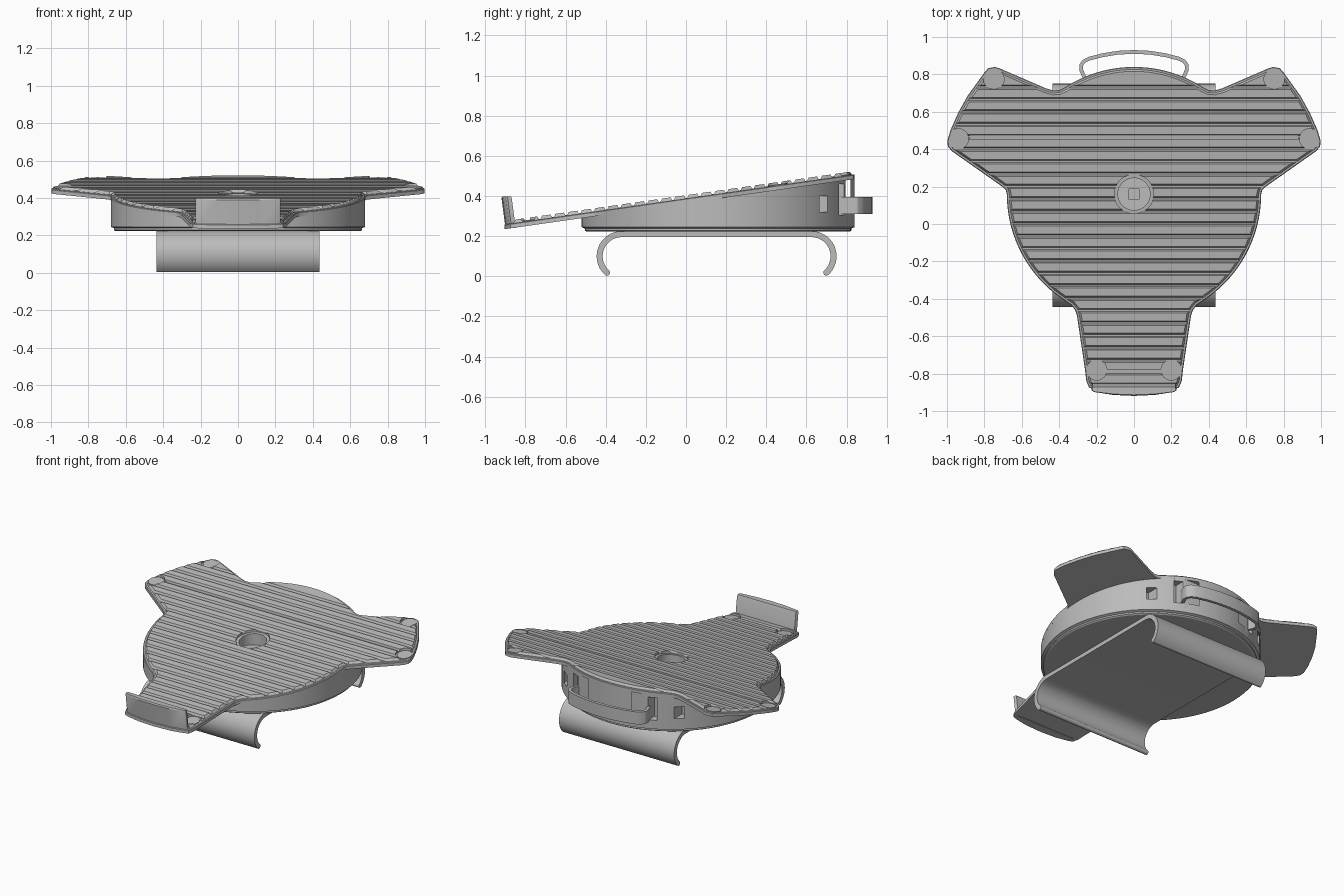
import bpy, bmesh, math
from mathutils import Vector

if "Cube" in bpy.data.objects:
    bpy.data.objects.remove(bpy.data.objects["Cube"])

grey = bpy.data.materials.new("plain grey")
grey.use_nodes = True
grey.diffuse_color = (0.5, 0.5, 0.5, 1)
grey.node_tree.nodes["Principled BSDF"].inputs["Base Color"].default_value = (0.5, 0.5, 0.5, 1)

CY, R = 0.16, 0.68        # centre and radius of the round base


def top(y, drop=0.0):
    """Height of the sloping deck at y."""
    return 0.404 + 0.143 * y - drop


def loft(name, rings):
    """Closed solid through matching rings of points."""
    bm = bmesh.new()
    rows = [[bm.verts.new(p) for p in ring] for ring in rings]
    n = len(rows[0])
    for a, b in zip(rows, rows[1:]):
        for i in range(n):
            j = (i + 1) % n
            bm.faces.new((a[i], a[j], b[j], b[i]))
    bm.faces.new(rows[0][::-1])
    bm.faces.new(rows[-1])
    bmesh.ops.recalc_face_normals(bm, faces=bm.faces)
    mesh = bpy.data.meshes.new(name)
    bm.to_mesh(mesh)
    bm.free()
    mesh.materials.append(grey)
    ob = bpy.data.objects.new(name, mesh)
    bpy.context.collection.objects.link(ob)
    return ob


def flat(pts, z):
    return [(x, y, z) for x, y in pts]


def sloped(pts, drop):
    return [(x, y, top(y, drop)) for x, y in pts]


def arc(cx, cy, r, a0, a1, n):
    angles = [math.radians(a0 + (a1 - a0) * i / n) for i in range(n + 1)]
    return [(cx + r * math.cos(a), cy + r * math.sin(a)) for a in angles]


def circle(cx, cy, r, n=48):
    return arc(cx, cy, r, 0, 360, n)[:-1]


def box(x0, x1, y0, y1, z0, z1):
    pts = [(x0, y0), (x1, y0), (x1, y1), (x0, y1)]
    return loft("cutter", [flat(pts, z0), flat(pts, z1)])


def offset(pts, d, closed=True):
    """Shift a path to its left by d."""
    out, n = [], len(pts)
    for i, p in enumerate(pts):
        a = pts[i - 1] if closed or i else p
        b = pts[(i + 1) % n] if closed or i < n - 1 else p
        t = (Vector(b) - Vector(a)).normalized()
        out.append((p[0] - t.y * d, p[1] + t.x * d))
    return out


def ribbon(path, thick):
    return offset(path, thick / 2, False) + offset(path, -thick / 2, False)[::-1]


def mirrored(half):
    """Complete a right-hand path, dropping doubled points on the axis."""
    return half + [(-x, y) for x, y in reversed(half) if abs(x) > 1e-4]


def boolean(ob, cutters, operation="DIFFERENCE"):
    for c in cutters:
        m = ob.modifiers.new("cut", "BOOLEAN")
        m.object, m.operation, m.solver = c, operation, "EXACT"
    bpy.context.view_layer.update()
    result = ob.evaluated_get(bpy.context.evaluated_depsgraph_get())
    mesh = bpy.data.meshes.new_from_object(result)
    ob.modifiers.clear()
    ob.data = mesh
    for c in cutters:
        bpy.data.objects.remove(c)


# Three-armed deck outline, right half from front to back
half = [(0, -0.905), (0.12, -0.9), (0.21, -0.885), (0.24, -0.875), (0.255, -0.84),
        (0.262, -0.78), (0.305, -0.49), (0.315, -0.46), (0.335, -0.435)]
half += arc(0, CY, R, -56, 0, 20)
half += [(0.685, 0.18), (0.705, 0.2), (0.975, 0.39), (0.995, 0.415), (0.998, 0.445),
         (0.98, 0.505), (0.94, 0.595), (0.89, 0.685), (0.8, 0.81), (0.78, 0.833),
         (0.745, 0.84), (0.72, 0.833), (0.47, 0.725), (0.43, 0.714), (0.4, 0.716)]
half += arc(0, CY, R, 57, 90, 12)
outline = mirrored(half)
deck = loft("deck", [sloped(outline, 0.04), sloped(outline, 0.02),
                     sloped(offset(outline, 0.004), 0.016)])

# Ribbed surface: grooved strip trimmed to the deck outline
profile = [(-0.95, 0.03), (-0.95, 0)]
for k in range(24, -1, -1):
    y = 0.732 - 0.0664 * k
    profile += [(y - 0.012, 0), (y - 0.005, 0.014), (y + 0.005, 0.014), (y + 0.012, 0)]
profile += [(0.95, 0), (0.95, 0.03)]
ribs = loft("deck_ribs", [[(x, y, top(y, d)) for y, d in profile] for x in (-1.1, 1.1)])
trim = loft("cutter", [sloped(offset(outline, 0.008), 0.025), sloped(offset(outline, 0.03), -0.01)])
boolean(ribs, [trim], "INTERSECT")

# Round pad seats at the arm corners, and the slots joining them
seats = [(s * x, y) for x, y in ((0.75, 0.775), (0.94, 0.455), (0.2, -0.78)) for s in (1, -1)]
cuts = [flat(circle(x, y, 0.055, 32), 0.1) for x, y in seats] + [flat(circle(0, CY, 0.105), 0.1)]
cuts = [loft("cutter", [c, [(x, y, 0.7) for x, y, z in c]]) for c in cuts]
cuts += [box(-0.88, 0.88, 0.453, 0.477, 0.3, 0.6), box(-0.15, 0.15, -0.8, -0.778, 0.2, 0.6)]
boolean(ribs, cuts)
for i, (x, y) in enumerate(seats):
    pts = circle(x, y, 0.047, 32)
    loft(f"corner_pad_{i + 1}", [sloped(pts, 0.025), sloped(pts, 0.011)])

# Round wedge-shaped base
base = loft("base", [flat(circle(0, CY, r, 96), z) for r, z in
                     ((0.655, 0.222), (0.664, 0.228), (0.664, 0.238), (R, 0.245))]
            + [sloped(circle(0, CY, R, 96), 0.03)])


def hole():
    pts = circle(0, CY, 0.086)
    return loft("cutter", [flat(pts, 0.345), flat(pts, 0.7)])


# Centre well with square socket, plus handle slots and windows at the back
cuts = [hole(), box(-0.028, 0.028, CY - 0.028, CY + 0.028, 0.3, 0.4),
        box(-0.4, 0.4, 0.795, 0.82, 0.31, 0.485)]
for s in (-1, 1):
    cuts.append(box(s * 0.29 - 0.025, s * 0.29 + 0.025, 0.72, 0.9, 0.305, 0.46))
    cuts.append(box(s * 0.43 - 0.025, s * 0.43 + 0.025, 0.62, 0.8, 0.32, 0.4))
boolean(base, cuts)
boolean(deck, [hole()])

# Raised lip at the front
edge = [(-0.228, -0.888), (-0.215, -0.898), (-0.11, -0.914), (0, -0.919),
        (0.11, -0.914), (0.215, -0.898), (0.228, -0.888), (0.222, -0.868), (-0.222, -0.868)]
loft("front_lip", [[(x, y + sh, z) for x, y in edge]
                   for z, sh in ((0.24, 0.02), (0.39, 0))]
     + [[(x * 0.985, -0.89 + (y + 0.89) * 0.8, 0.398) for x, y in edge]])

# Rear strap handle
strap = [(0.262, 0.775), (0.272, 0.8), (0.283, 0.825), (0.282, 0.85), (0.268, 0.87),
         (0.24, 0.884), (0.17, 0.902), (0.085, 0.916), (0, 0.92)]
strap = ribbon(mirrored(strap), 0.02)
loft("rear_handle", [flat(strap, 0.31), flat(strap, 0.395)])

# Spring clip underneath, curled at both ends
path = arc(-0.32, 0.1, 0.11, 228, 90, 20) + arc(0.625, 0.1, 0.11, 90, -48, 20)
clip = ribbon(path, 0.03)
loft("belt_clip", [[(x, CY - 0.0075 + (y - 0.1525) * k, z) for y, z in clip]
                   for x, k in ((-0.435, 1), (0.435, 1))])

# Rounded tips on the clip ends
for label, (y, z) in (("front", path[0]), ("back", path[-1])):
    tip = circle(y, z, 0.015, 16)
    loft(f"clip_tip_{label}", [[(x, a, b) for a, b in tip] for x in (-0.435, 0.435)])

# Smooth curved walls, keep edges sharp
bpy.ops.object.select_all(action="DESELECT")
for ob in bpy.context.collection.objects:
    if ob.type == "MESH" and ob.data.materials and ob.data.materials[0] == grey:
        ob.select_set(True)
        bpy.context.view_layer.objects.active = ob
bpy.ops.object.shade_smooth_by_angle(angle=math.radians(30))
